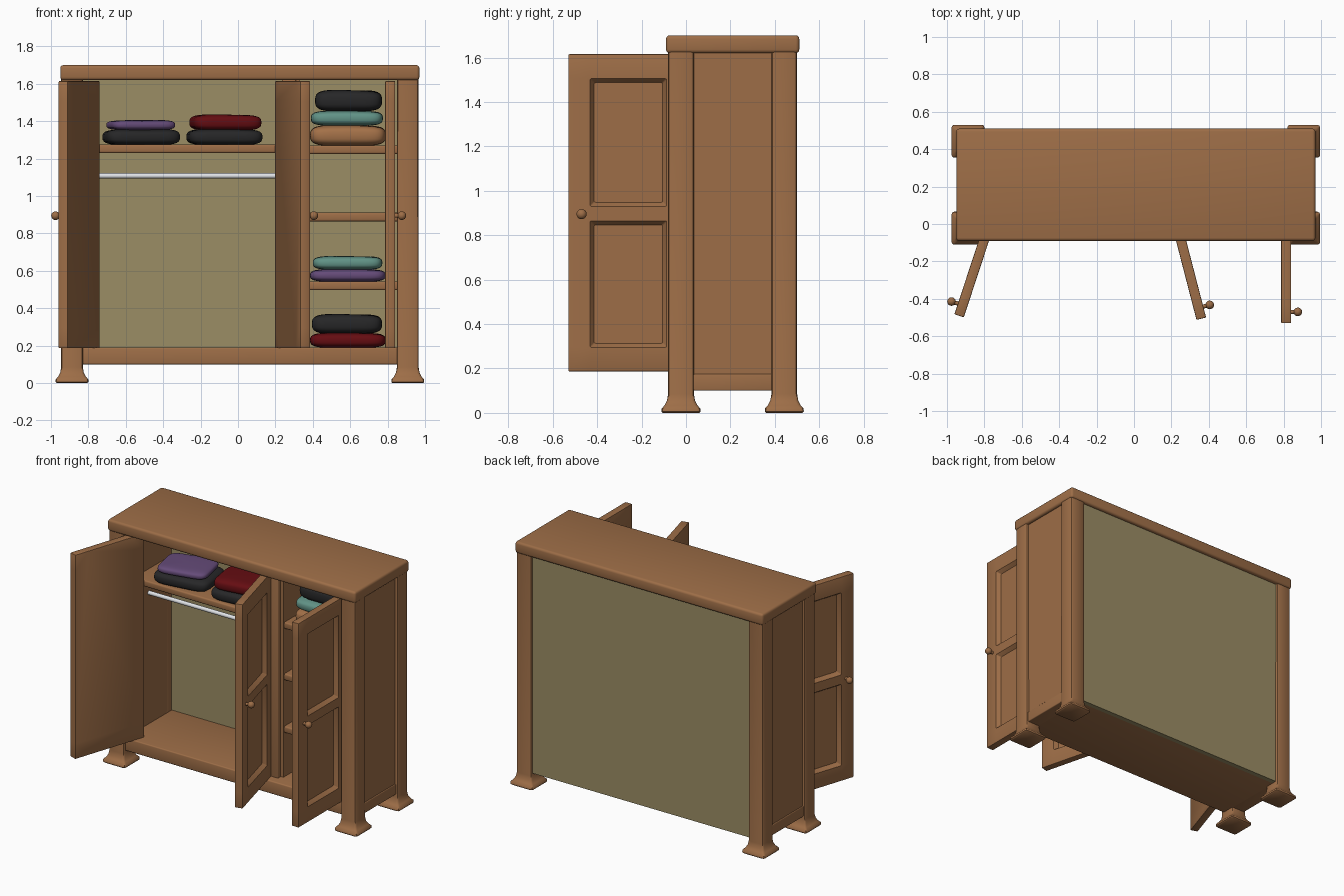
import bpy, bmesh, math
from mathutils import Matrix, Vector

if "Cube" in bpy.data.objects:
    bpy.data.objects.remove(bpy.data.objects["Cube"])


def mat(name, rgb):
    m = bpy.data.materials.new(name)
    m.diffuse_color = (*rgb, 1)
    m.use_nodes = True
    m.node_tree.nodes["Principled BSDF"].inputs["Base Color"].default_value = m.diffuse_color
    return m


WOOD = mat("wood", (0.34, 0.155, 0.063))
BACK = mat("olive back", (0.33, 0.27, 0.13))
METAL = mat("pale metal", (0.75, 0.77, 0.8))
BLACK = mat("black cloth", (0.02, 0.02, 0.021))
PURPLE = mat("purple cloth", (0.13, 0.07, 0.19))
RED = mat("red cloth", (0.13, 0.004, 0.006))
TEAL = mat("teal cloth", (0.12, 0.29, 0.24))
TAN = mat("tan cloth", (0.37, 0.165, 0.065))


def finish(bm, name, material, matrix=None, angle=35):
    bmesh.ops.recalc_face_normals(bm, faces=bm.faces)
    if matrix:
        bm.transform(matrix)
    me = bpy.data.meshes.new(name)
    bm.to_mesh(me)
    bm.free()
    me.materials.append(material)
    ob = bpy.data.objects.new(name, me)
    bpy.context.collection.objects.link(ob)
    bpy.ops.object.select_all(action='DESELECT')
    ob.select_set(True)
    bpy.context.view_layer.objects.active = ob
    bpy.ops.object.shade_smooth_by_angle(angle=math.radians(angle))
    return ob


def box(name, x, y, z, material=WOOD, bevel=0.0):
    """Box from (min, max) pairs with optional rounded edges."""
    bm = bmesh.new()
    bmesh.ops.create_cube(bm, size=1)
    for v in bm.verts:
        for i, (lo, hi) in enumerate((x, y, z)):
            v.co[i] = lo if v.co[i] < 0 else hi
    if bevel:
        bmesh.ops.bevel(bm, geom=bm.edges[:], offset=bevel, segments=3,
                        profile=0.5, affect='EDGES')
    return finish(bm, name, material)


def leg(name, cx, cy):
    """Square post with chamfered corners and a flared foot."""
    bm = bmesh.new()
    prev = None
    for h, z in ((0.082, 0), (0.088, 0.006), (0.087, 0.02), (0.074, 0.034),
                 (0.063, 0.055), (0.058, 0.085), (0.0575, 1.625)):
        c = 0.014
        pts = []
        for k in range(4):
            rot = Matrix.Rotation(k * math.pi / 2, 3, 'Z')
            pts += [rot @ Vector((h, -h + c, z)), rot @ Vector((h, h - c, z)),
                    rot @ Vector((h - c * 0.3, h - c * 0.3, z))]
        ring = [bm.verts.new(p + Vector((cx, cy, 0))) for p in pts]
        if prev:
            for i in range(12):
                j = (i + 1) % 12
                bm.faces.new((prev[i], prev[j], ring[j], ring[i]))
        else:
            bm.faces.new(ring)
        prev = ring
    bm.faces.new(prev)
    finish(bm, name, WOOD, angle=40)


def door(name, hinge, degrees, side):
    """Open door: two sunken panels on the outer face, plain inner face."""
    place = Matrix.Translation((*hinge, 0)) @ Matrix.Rotation(math.radians(degrees), 4, 'Z')
    us = (0, 0.102, 0.447, 0.545)
    zs = (0.187, 0.295, 0.865, 0.93, 1.505, 1.615)
    bm = bmesh.new()
    g = [[bm.verts.new((0, -u, z)) for z in zs] for u in us]
    panels = []
    for i in range(3):
        for j in range(5):
            f = bm.faces.new((g[i][j], g[i + 1][j], g[i + 1][j + 1], g[i][j + 1]))
            if i == 1 and j in (1, 3):
                panels.append(f)
    rim = [e for e in bm.edges if e.is_boundary]
    ext = bmesh.ops.extrude_edge_only(bm, edges=rim)["geom"]
    for v in ext:
        if isinstance(v, bmesh.types.BMVert):
            v.co.x -= side * 0.053
    bmesh.ops.contextual_create(bm, geom=[e for e in bm.edges if e.is_boundary])
    bmesh.ops.recalc_face_normals(bm, faces=bm.faces)
    bmesh.ops.inset_individual(bm, faces=panels, thickness=0.026, depth=-0.028)
    outline = [e for e in bm.edges if e.calc_face_angle(0) > 1.2]
    bmesh.ops.bevel(bm, geom=outline, offset=0.005, segments=2, profile=0.5, affect='EDGES')
    finish(bm, name, WOOD, place)
    # knob on a short stem
    bm = bmesh.new()
    at = Matrix.Translation((side * 0.036, -0.485, 0.895))
    bmesh.ops.create_uvsphere(bm, u_segments=20, v_segments=12, radius=0.023, matrix=at)
    stem = Matrix.Translation((side * 0.012, -0.485, 0.895)) @ Matrix.Rotation(math.pi / 2, 4, 'Y')
    bmesh.ops.create_cone(bm, cap_ends=True, segments=16, radius1=0.011, radius2=0.011,
                          depth=0.03, matrix=stem)
    finish(bm, name + "_knob", WOOD, place)


def spow(a, e):
    return math.copysign(abs(a) ** e, a)


def cloth(name, x, z, material, cy=0.2, depth=0.32, degrees=0):
    """Folded garment: soft pillow with squarish outline; x is its front-view span."""
    a = math.radians(abs(degrees))
    d = depth / 2
    w = ((x[1] - x[0]) / 2 - d * math.sin(a) * 0.75) / math.cos(a)
    h = (z[1] - z[0]) / 2
    bm = bmesh.new()
    bmesh.ops.create_uvsphere(bm, u_segments=48, v_segments=16, radius=1)
    for v in bm.verts:
        lat = math.asin(max(-1, min(1, v.co.z)))
        lon = math.atan2(v.co.y, v.co.x)
        r = max(math.cos(lat), 0) ** 0.4
        px, py = r * spow(math.cos(lon), 0.35), r * spow(math.sin(lon), 0.35)
        pz = spow(math.sin(lat), 0.65)
        if pz > 0:
            pz *= 0.96 + 0.04 * math.sin(3 * px + 2 * py + x[0] * 9)
        v.co = (px * w, py * d, pz * h)
    place = (Matrix.Translation(((x[0] + x[1]) / 2, cy, (z[0] + z[1]) / 2))
             @ Matrix.Rotation(math.radians(degrees), 4, 'Z'))
    finish(bm, name, material, place, 60)


# carcass
box("top_board", (-0.95, 0.97), (-0.09, 0.51), (1.62, 1.70), bevel=0.016)
box("floor_board", (-0.85, 0.87), (-0.06, 0.46), (0.10, 0.19), bevel=0.008)
box("back_panel", (-0.85, 0.87), (0.452, 0.485), (0.10, 1.625), BACK)
for label, inner, s in (("left", -0.83, -1), ("right", 0.85, 1)):
    def span(w):
        return tuple(sorted((inner, inner + s * w)))
    box(label + "_side_panel", span(0.098), (0.0, 0.46), (0.11, 1.625))
    box(label + "_side_rail", span(0.103), (0.0, 0.44), (0.10, 0.175), bevel=0.006)
    for end, cy in (("front", -0.0225), ("back", 0.4425)):
        leg(f"{label}_{end}_leg", inner + s * 0.0575, cy)

# divider and its front post
box("divider", (0.27, 0.33), (0.03, 0.46), (0.18, 1.625))
box("divider_post", (0.235, 0.31), (0.0, 0.05), (0.18, 1.625), bevel=0.008)

# shelves and hanging rail
box("left_shelf", (-0.84, 0.28), (0.04, 0.46), (1.23, 1.275), bevel=0.01)
for i, z in enumerate((0.497, 0.865, 1.225)):
    box(f"right_shelf_{i + 1}", (0.32, 0.86), (0.04, 0.46), (z, z + 0.046), bevel=0.01)
bm = bmesh.new()
bmesh.ops.create_cone(bm, cap_ends=True, segments=20, radius1=0.014, radius2=0.014, depth=1.12,
                      matrix=Matrix.Translation((-0.28, 0.2, 1.108)) @ Matrix.Rotation(math.pi / 2, 4, 'Y'))
finish(bm, "hanging_rail", METAL)

# doors
door("left_door", (-0.79, 0.035), -18.2, -1)
door("middle_door", (0.249, 0.028), 14.5, 1)
door("right_door", (0.84, 0.015), 0, 1)

# folded clothes
cloth("left_lower_garment", (-0.73, -0.305), (1.272, 1.36), BLACK, 0.2, 0.31, 8)
cloth("left_upper_garment", (-0.71, -0.33), (1.352, 1.407), PURPLE, 0.19, 0.27, 12)
cloth("middle_lower_garment", (-0.28, 0.135), (1.272, 1.36), BLACK, 0.2, 0.31, 5)
cloth("middle_upper_garment", (-0.265, 0.13), (1.35, 1.437), RED, 0.19, 0.28, 9)
cloth("top_shelf_garment_1", (0.385, 0.79), (1.268, 1.38), TAN)
cloth("top_shelf_garment_2", (0.39, 0.775), (1.375, 1.457), TEAL)
cloth("top_shelf_garment_3", (0.412, 0.77), (1.453, 1.568), BLACK, 0.2, 0.3)
cloth("low_shelf_garment_1", (0.385, 0.79), (0.541, 0.61), PURPLE)
cloth("low_shelf_garment_2", (0.40, 0.772), (0.605, 0.68), TEAL)
cloth("floor_garment_1", (0.385, 0.79), (0.188, 0.27), RED)
cloth("floor_garment_2", (0.395, 0.77), (0.263, 0.37), BLACK, 0.2, 0.3)
